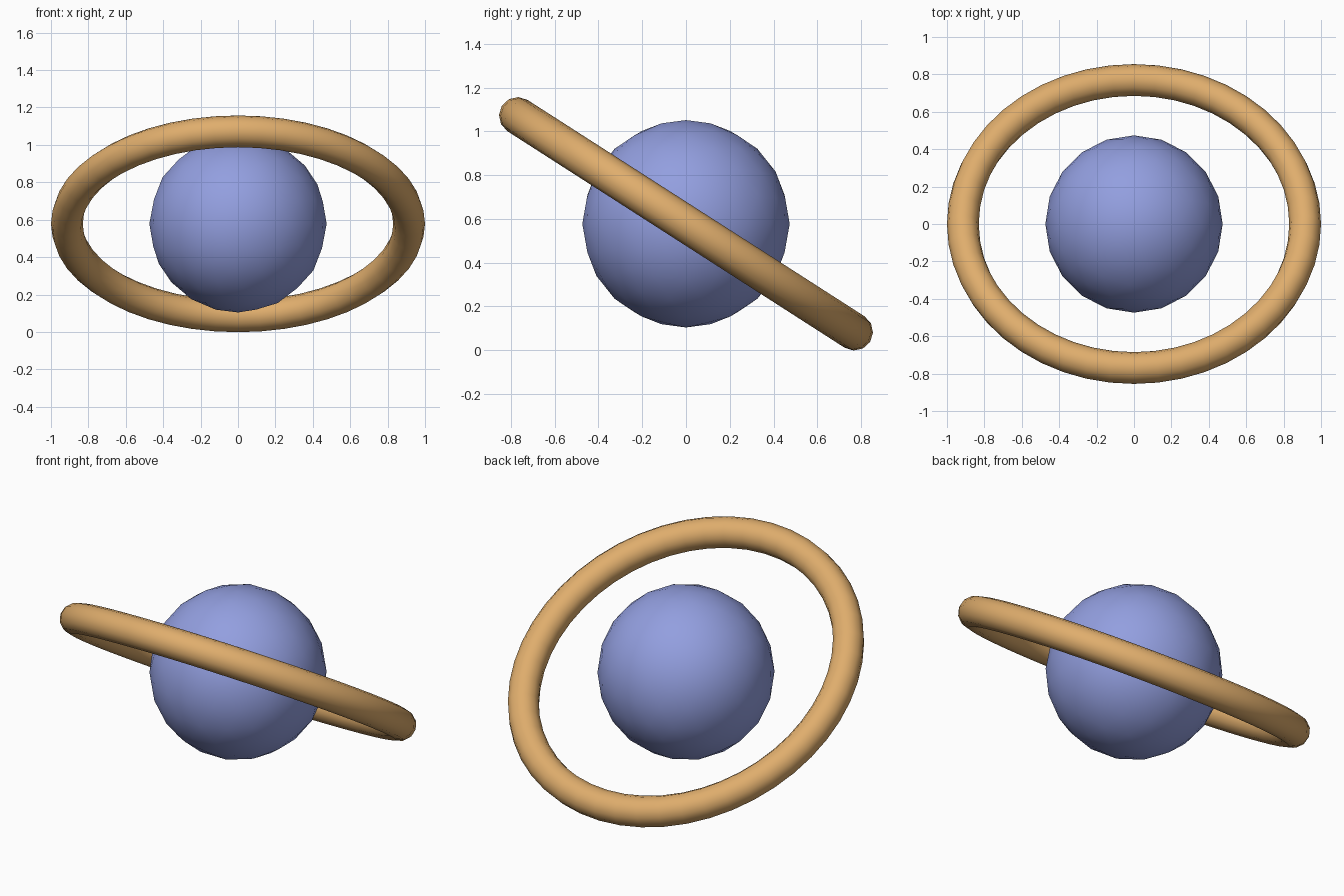
import bpy, bmesh, math
from mathutils import Matrix

if "Cube" in bpy.data.objects:
    bpy.data.objects.remove(bpy.data.objects["Cube"])

CENTRE_Z = 0.578
TILT = math.radians(-32.7)


def material(name, rgb):
    m = bpy.data.materials.new(name)
    m.diffuse_color = (*rgb, 1)
    m.use_nodes = True
    m.node_tree.nodes["Principled BSDF"].inputs["Base Color"].default_value = m.diffuse_color
    return m


def add_object(name, bm, mat):
    bmesh.ops.recalc_face_normals(bm, faces=bm.faces)
    for f in bm.faces:
        f.smooth = True
    me = bpy.data.meshes.new(name)
    bm.to_mesh(me)
    bm.free()
    me.materials.append(mat)
    ob = bpy.data.objects.new(name, me)
    ob.location.z = CENTRE_Z
    bpy.context.collection.objects.link(ob)
    return ob


# Planet: smooth-shaded low-poly ball
bm = bmesh.new()
bmesh.ops.create_icosphere(bm, subdivisions=3, radius=0.474)
add_object("planet", bm, material("periwinkle blue", (0.29, 0.345, 0.74)))

# Ring: twelve-sided tube swept round a circle
MAJOR, MINOR, STEPS, SIDES = 0.915, 0.085, 48, 12
bm = bmesh.new()
loops = []
for i in range(STEPS):
    turn = Matrix.Rotation(math.tau * i / STEPS, 3, 'Z')
    loop = []
    for j in range(SIDES):
        a = math.tau * j / SIDES
        p = (MAJOR + MINOR * math.cos(a), 0, MINOR * math.sin(a))
        v = bm.verts.new(p)
        v.co = turn @ v.co
        loop.append(v)
    loops.append(loop)
for i in range(STEPS):
    a, b = loops[i], loops[(i + 1) % STEPS]
    for j in range(SIDES):
        k = (j + 1) % SIDES
        bm.faces.new((a[j], b[j], b[k], a[k]))
ring = add_object("tilted_ring", bm, material("sandy orange", (0.74, 0.42, 0.152)))
ring.rotation_euler.x = TILT
